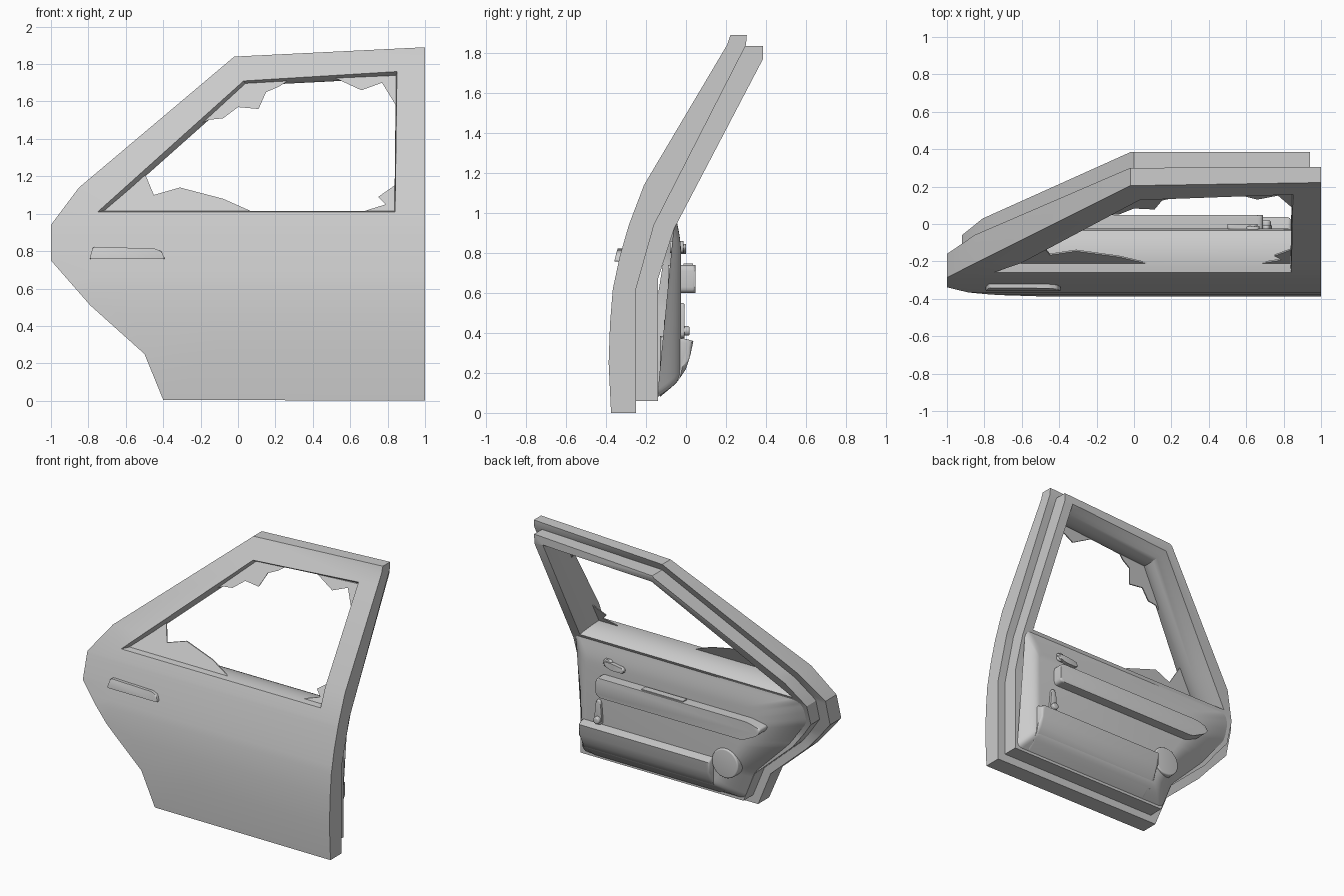
import bpy, bmesh, math
from mathutils import Vector

if "Cube" in bpy.data.objects:
    bpy.data.objects.remove(bpy.data.objects["Cube"])

# y depth of the outer skin, the step and the inner face, as (z, y) profiles
OUTER = [(0, -.375), (.25, -.387), (.45, -.38), (.62, -.366), (.78, -.332), (.94, -.286), (1.14, -.21), (1.84, .205), (1.9, .225)]
STEP = [(0, -.25), (.62, -.25), (.94, -.16), (1.84, .30), (1.9, .305)]
INNER = [(0, -.14), (.67, -.14), (.92, -.06), (1.77, .385), (1.9, .387)]
LEVELS = sorted({p[0] for p in OUTER + STEP + INNER if 0 < p[0] < 1.88})


def depth(prof, z):
    for (z0, y0), (z1, y1) in zip(prof, prof[1:]):
        if z <= z1:
            return y0 + (y1 - y0) * (z - z0) / (z1 - z0)
    return prof[-1][1]


def finish(bm, name, angle=30):
    bmesh.ops.recalc_face_normals(bm, faces=bm.faces)
    me = bpy.data.meshes.new(name)
    bm.to_mesh(me)
    bm.free()
    ob = bpy.data.objects.new(name, me)
    bpy.context.collection.objects.link(ob)
    bpy.ops.object.select_all(action='DESELECT')
    ob.select_set(True)
    bpy.context.view_layer.objects.active = ob
    bpy.ops.object.shade_smooth_by_angle(angle=math.radians(angle))
    return ob


def ring(bm, pts, y):
    return [bm.verts.new((x, y, z)) for x, z in pts]


def bridge(bm, a, b):
    n = len(a)
    for i in range(n):
        bm.faces.new((a[i], a[(i + 1) % n], b[(i + 1) % n], b[i]))


def warp(bm, front, back):
    # cut at the bends, then turn the 0..1 depth into real depth
    for z in LEVELS:
        bmesh.ops.bisect_plane(bm, geom=bm.verts[:] + bm.edges[:] + bm.faces[:],
                               plane_co=(0, 0, z), plane_no=(0, 0, 1), dist=1e-5)
    for v in bm.verts:
        f, b = depth(front, v.co.z), depth(back, v.co.z)
        v.co.y = f + (b - f) * v.co.y


def slab(name, outline, hole_front, hole_back, front, back):
    bm = bmesh.new()
    loops = []
    for y, hole in ((0, hole_front), (1, hole_back)):
        pair = [ring(bm, outline, y), ring(bm, hole, y)]
        edges = [bm.edges.new((r[i - 1], r[i])) for r in pair for i in range(len(r))]
        bmesh.ops.triangle_fill(bm, edges=edges, use_beauty=True, normal=(0, -1, 0))
        loops.append(pair)
    for k in (0, 1):
        bridge(bm, loops[0][k], loops[1][k])
    warp(bm, front, back)
    return finish(bm, name)


def prism(name, pts, axis, a, b, bevel=0, both=False):
    # extruded profile: axis 'y' takes (x, z) points, axis 'x' takes (y, z) points
    bm = bmesh.new()
    at = (lambda p, d: (p[0], d, p[1])) if axis == 'y' else (lambda p, d: (d, p[0], p[1]))
    ra = [bm.verts.new(at(p, a)) for p in pts]
    rb = [bm.verts.new(at(p, b)) for p in pts]
    bridge(bm, ra, rb)
    fa, fb = bm.faces.new(ra), bm.faces.new(rb)
    if bevel:
        edges = list(fb.edges) + (list(fa.edges) if both else [])
        bmesh.ops.bevel(bm, geom=edges, offset=bevel, segments=4, profile=.5, affect='EDGES', clamp_overlap=True)
    return finish(bm, name, 40)


def rounded(pts, r, n=4):
    # round off the corners of a 2D outline
    out = []
    for i, p in enumerate(pts):
        p = Vector(p)
        d0, d1 = Vector(pts[i - 1]) - p, Vector(pts[(i + 1) % len(pts)]) - p
        s = p + d0.normalized() * min(r, d0.length * .45)
        e = p + d1.normalized() * min(r, d1.length * .45)
        out += [tuple(s * (1 - t) ** 2 + p * 2 * t * (1 - t) + e * t * t) for t in [k / n for k in range(n + 1)]]
    return out


def circle(cx, cz, r, n=32):
    return [(cx + r * math.cos(math.tau * i / n), cz + r * math.sin(math.tau * i / n)) for i in range(n)]


# door shell: outer slab and smaller stepped inner slab
outer = [(1, 0), (-.4, .005), (-.5, .25), (-.79, .51), (-1, .75), (-1, .94), (-.85, 1.14), (-.02, 1.84), (1, 1.89)]
inner = [(.94, .06), (-.36, .06), (-.45, .28), (-.75, .55), (-.92, .77), (-.92, .92), (-.81, 1.09), (0, 1.785), (.94, 1.835)]
hole_out = [(.84, 1.01), (-.75, 1.01), (.03, 1.71), (.85, 1.76)]
hole_mid = [(.84, 1.01), (-.71, 1.01), (.05, 1.685), (.845, 1.725)]
hole_in = [(.87, .97), (-.83, .97), (.02, 1.73), (.87, 1.775)]
slab("outer_door_shell", outer, hole_out, hole_in, OUTER, STEP)
slab("inner_door_frame", inner, hole_in, hole_in, STEP, INNER)

# rounded window surround
bm = bmesh.new()
prev = None
for k in range(9):
    t = k / 8
    # curve through the three opening outlines
    w = ((1 - t) * (1 - 2 * t), 4 * t * (1 - t), t * (2 * t - 1))
    pts = [tuple(sum(wi * q[j] for wi, q in zip(w, trio)) for j in (0, 1))
           for trio in zip(hole_out, hole_mid, hole_in)]
    cur = ring(bm, pts, t)
    if prev:
        bridge(bm, prev, cur)
    prev = cur
warp(bm, OUTER, INNER)
finish(bm, "window_surround")

# broken glass left in the corners
shards = [
    [(-.74, 1.0), (-.5, 1.22), (-.45, 1.1), (-.31, 1.14), (-.08, 1.08), (.1, 1.0)],
    [(.63, 1.0), (.79, 1.05), (.75, 1.09), (.85, 1.16), (.86, 1.0)],
    [(.52, 1.725), (.66, 1.66), (.77, 1.7), (.85, 1.57), (.86, 1.74)],
    [(-.2, 1.48), (-.18, 1.5), (-.08, 1.51), (0, 1.57), (.11, 1.56), (.15, 1.65), (.22, 1.68), (.28, 1.72), (.05, 1.715)],
]
for i, pts in enumerate(shards):
    ob = prism(f"glass_shard_{i + 1}", pts, 'y', -.004, .004)
    for v in ob.data.vertices:
        v.co.y += -.21 + .53 * (v.co.z - 1.01)

# domed inner trim panel
edge = rounded([(.92, .08), (-.37, .08), (-.45, .29), (-.72, .56), (-.89, .78), (-.89, .9), (-.85, .95), (.92, .95)], .04)
core = rounded([(.82, .2), (-.2, .2), (-.3, .35), (-.42, .55), (-.5, .7), (-.5, .77), (-.46, .8), (.82, .8)], .04)
bm = bmesh.new()
prev = None
for k in range(9):
    t = k / 8
    cur = []
    for (x0, z0), (x1, z1) in zip(edge, core):
        x, z = x0 + (x1 - x0) * t, z0 + (z1 - z0) * t
        y0 = depth(INNER, z0)
        cur.append(bm.verts.new((x, y0 + (-.025 - y0) * math.sin(t * math.pi / 2), z)))
    if prev:
        bridge(bm, prev, cur)
    prev = cur
bm.faces.new(prev)
finish(bm, "trim_panel", 40)

# armrest with switch plate
prism("armrest", rounded([(.69, .6), (.69, .74), (-.52, .74), (-.63, .71), (-.6, .66), (-.48, .6)], .03), 'y', -.09, .047, .03)
prism("switch_plate", [(-.012, .73), (.036, .73), (.036, .747), (-.012, .747)], 'x', 0, .33)

# storage pocket
pocket = [(-.13, .08), (-.07, .13), (-.03, .175), (0, .22), (.02, .28), (.037, .36), (-.01, .372), (-.08, .385), (-.13, .385)]
prism("storage_pocket", pocket, 'x', -.2, .84, .02, True)

# speaker
prism("speaker", circle(-.3, .36, .105), 'y', -.11, -.012, .01)

# inside door opener
prism("opener_base", rounded([(.6, .8), (.6, .86), (.67, .86), (.67, .8)], .025), 'y', -.08, -.012, .01)
prism("opener_lever", rounded([(.5, .795), (.5, .83), (.6, .845), (.66, .845), (.66, .815), (.6, .795)], .015), 'y', -.03, 0, .01, True)

# window crank
prism("crank_arm", rounded([(.675, .375), (.69, .55), (.725, .55), (.74, .375)], .03), 'y', -.06, -.008, .008)
prism("crank_knob", circle(.708, .41, .024, 20), 'y', -.02, .018, .008)

# outside handle
grip = prism("outside_handle", rounded([(-.795, .757), (-.775, .822), (-.45, .815), (-.41, .8), (-.39, .757)], .01), 'y', .04, -.022, .008)
for v in grip.data.vertices:
    v.co.y += depth(OUTER, v.co.z)
